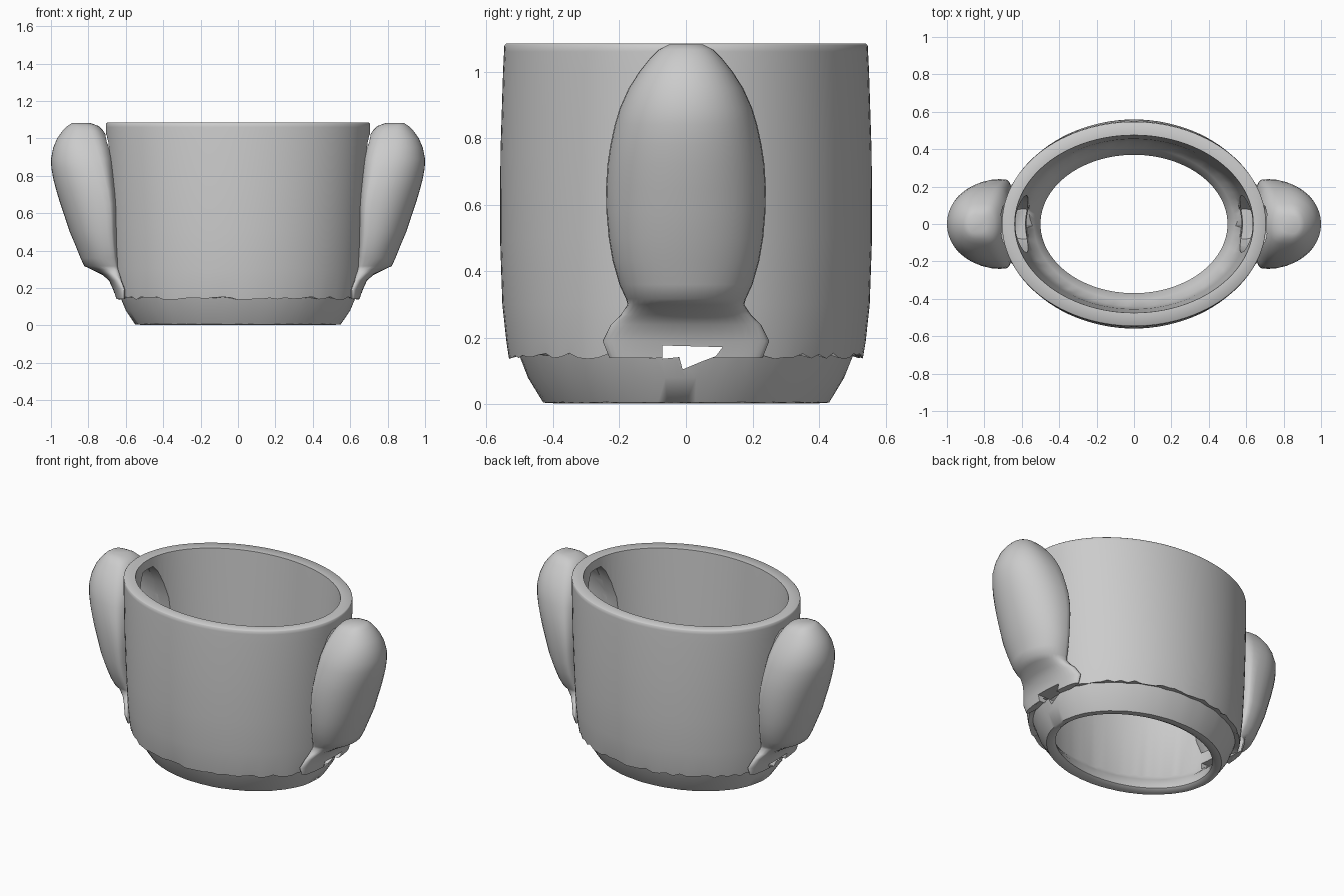
import bpy, bmesh, math, random

if "Cube" in bpy.data.objects:
    bpy.data.objects.remove(bpy.data.objects["Cube"])

random.seed(4)
grey = bpy.data.materials.new("plain grey")
grey.diffuse_color = (0.6, 0.6, 0.6, 1)
grey.use_nodes = True
grey.node_tree.nodes["Principled BSDF"].inputs["Base Color"].default_value = grey.diffuse_color


def make_object(name, bm):
    bmesh.ops.recalc_face_normals(bm, faces=bm.faces)
    mesh = bpy.data.meshes.new(name)
    bm.to_mesh(mesh)
    bm.free()
    mesh.materials.append(grey)
    obj = bpy.data.objects.new(name, mesh)
    bpy.context.collection.objects.link(obj)
    return obj


def bridge(bm, a, b):
    n = len(a)
    for i in range(n):
        bm.faces.new((a[i], a[(i + 1) % n], b[(i + 1) % n], b[i]))


def pod(name, sections, side, n=40):
    """Loft of D-shaped sections: z, inner x, widest x, outer x, half width."""
    bm = bmesh.new()
    rings = []
    for z, xin, xc, xout, hy in sections:
        ring = []
        for i in range(n):
            t = 2 * math.pi * i / n
            c = math.cos(t)
            if c >= 0:
                x = xc + (xout - xc) * c ** 0.9
            else:
                x = xc - (xc - xin) * (-c) ** 0.5
            ring.append(bm.verts.new((side * x, hy * math.sin(t), z)))
        rings.append(ring)
    for a, b in zip(rings, rings[1:]):
        bridge(bm, a, b)
    bm.faces.new(rings[0])
    bm.faces.new(rings[-1])
    return make_object(name, bm)


def cut(obj, cutter):
    mod = obj.modifiers.new("cut", 'BOOLEAN')
    mod.operation = 'DIFFERENCE'
    mod.solver = 'EXACT'
    mod.object = cutter
    bpy.ops.object.select_all(action='DESELECT')
    bpy.context.view_layer.objects.active = obj
    obj.select_set(True)
    bpy.ops.object.modifier_apply(modifier=mod.name)


# Oval wall: closed profile of x radius, y radius, z and edge raggedness
PROFILE = [
    (0.50, 0.37, 0.018, 0), (0.52, 0.395, 0.003, 0), (0.55, 0.43, 0.006, 0.001),
    (0.60, 0.475, 0.08, 0), (0.63, 0.502, 0.15, 0.004), (0.655, 0.532, 0.145, 0.009),
    (0.662, 0.54, 0.19, 0.003), (0.672, 0.552, 0.30, 0), (0.683, 0.559, 0.50, 0),
    (0.695, 0.558, 0.75, 0), (0.705, 0.55, 1.00, 0), (0.706, 0.547, 1.06, 0),
    (0.706, 0.546, 1.079, 0), (0.701, 0.541, 1.084, 0), (0.638, 0.475, 1.08, 0),
    (0.605, 0.455, 0.60, 0), (0.572, 0.44, 0.135, 0.008), (0.535, 0.408, 0.095, 0),
    (0.508, 0.379, 0.05, 0),
]
SEG = 96
bm = bmesh.new()
rings = []
for rx, ry, z, rag in PROFILE:
    ring = []
    for i in range(SEG):
        t = 2 * math.pi * i / SEG
        ring.append(bm.verts.new((rx * math.cos(t), ry * math.sin(t),
                                  z + random.uniform(-rag, rag))))
    rings.append(ring)
for k in range(len(rings)):
    bridge(bm, rings[k], rings[(k + 1) % len(rings)])
wall = make_object("oval_wall", bm)

# Side pods with a narrow torn foot under each
POD = [
    (0.14, 0.60, 0.61, 0.652, 0.23), (0.19, 0.60, 0.61, 0.667, 0.25),
    (0.24, 0.62, 0.63, 0.69, 0.225), (0.27, 0.62, 0.65, 0.725, 0.195),
    (0.30, 0.63, 0.66, 0.785, 0.175), (0.317, 0.63, 0.67, 0.822, 0.18),
    (0.36, 0.635, 0.68, 0.842, 0.20), (0.43, 0.64, 0.69, 0.87, 0.22),
    (0.50, 0.64, 0.70, 0.90, 0.232), (0.58, 0.64, 0.705, 0.926, 0.239),
    (0.65, 0.64, 0.715, 0.95, 0.24), (0.72, 0.645, 0.73, 0.971, 0.236),
    (0.78, 0.65, 0.75, 0.987, 0.227), (0.84, 0.655, 0.77, 0.998, 0.214),
    (0.89, 0.66, 0.79, 1.0, 0.199), (0.95, 0.675, 0.81, 0.988, 0.172),
    (1.00, 0.695, 0.825, 0.967, 0.14), (1.04, 0.72, 0.83, 0.938, 0.108),
    (1.066, 0.745, 0.84, 0.912, 0.082), (1.082, 0.79, 0.85, 0.888, 0.05),
]
# Hollow inside each pod, open to the middle
HOLLOW = [
    (0.25, 0.50, 0.60, 0.66, 0.08), (0.34, 0.50, 0.62, 0.76, 0.12),
    (0.50, 0.50, 0.66, 0.83, 0.155), (0.65, 0.50, 0.68, 0.88, 0.165),
    (0.80, 0.50, 0.70, 0.92, 0.155), (0.90, 0.52, 0.74, 0.92, 0.13),
    (0.98, 0.54, 0.76, 0.89, 0.095), (1.025, 0.58, 0.66, 0.69, 0.05),
]
pods = []
for side, label in ((1, "right"), (-1, "left")):
    p = pod(label + "_side_pod", POD, side)
    hollow = pod("hollow_cutter", HOLLOW, side, 24)

    # Ragged gap low in the wall
    bm = bmesh.new()
    outline = [(-0.07, 0.177), (-0.07, 0.137), (-0.02, 0.142), (-0.01, 0.105),
               (0.05, 0.13), (0.09, 0.145), (0.11, 0.172)]
    near = [bm.verts.new((side * 0.40, y, z)) for y, z in outline]
    far = [bm.verts.new((side * 0.85, y, z)) for y, z in outline]
    bridge(bm, near, far)
    bm.faces.new(near)
    bm.faces.new(far)
    gap = make_object("gap_cutter", bm)

    for cutter in (hollow, gap):
        cutter.hide_render = True
        cut(wall, cutter)
        cut(p, cutter)
        bpy.data.objects.remove(cutter)
    pods.append(p)

# Smooth shading with crisp edges
bpy.ops.object.select_all(action='DESELECT')
for obj in [wall] + pods:
    obj.select_set(True)
bpy.context.view_layer.objects.active = wall
bpy.ops.object.shade_smooth_by_angle(angle=math.radians(50))
